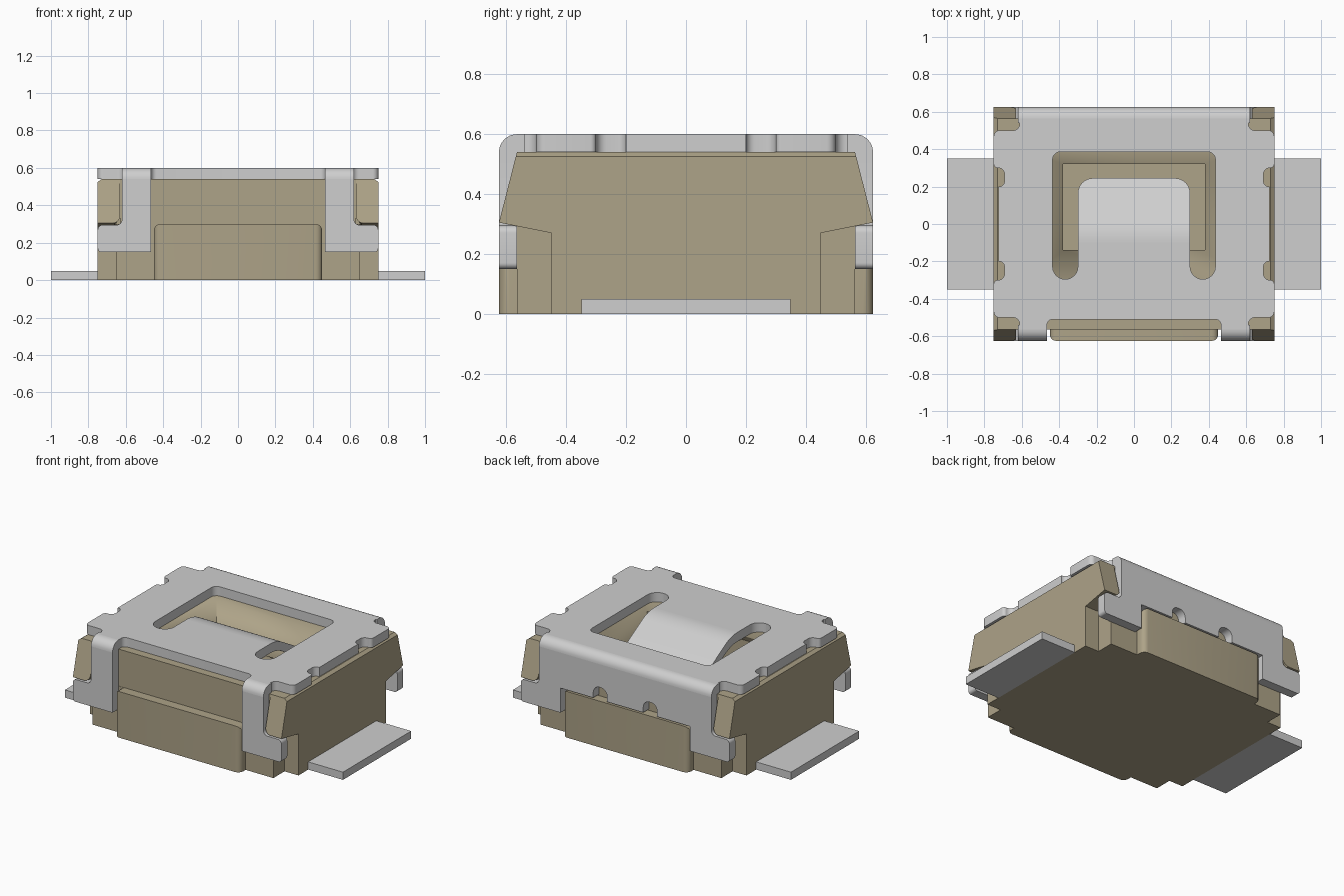
import bpy, bmesh, math
from mathutils import Vector

if "Cube" in bpy.data.objects:
    bpy.data.objects.remove(bpy.data.objects["Cube"])


def material(name, rgb):
    m = bpy.data.materials.new(name)
    m.diffuse_color = (*rgb, 1)
    m.use_nodes = True
    m.node_tree.nodes["Principled BSDF"].inputs["Base Color"].default_value = m.diffuse_color
    return m


METAL = material("light grey metal", (0.62, 0.62, 0.62))
TAN = material("tan plastic", (0.42, 0.366, 0.246))


def fillet(points, n=6):
    """Outline of (u, v[, radius]) corners -> points with rounded corners."""
    out = []
    for i, p in enumerate(points):
        c = Vector(p[:2])
        if len(p) < 3:
            out.append(c)
            continue
        a = (Vector(points[i - 1][:2]) - c).normalized()
        b = (Vector(points[(i + 1) % len(points)][:2]) - c).normalized()
        r = p[2]  # all rounded corners are square
        centre = c + (a + b) * r
        for k in range(n + 1):
            t = math.pi / 2 * k / n
            out.append(centre - b * r * math.cos(t) - a * r * math.sin(t))
    return out


def mirrored(half):
    """Complete an outline that is symmetric about u = 0."""
    return half + [(-p[0], *p[1:]) for p in reversed(half)]


def finish(name, bm, mat):
    bmesh.ops.recalc_face_normals(bm, faces=bm.faces[:])
    me = bpy.data.meshes.new(name)
    bm.to_mesh(me)
    bm.free()
    me.materials.append(mat)
    me.shade_smooth()
    me.set_sharp_from_angle(angle=math.radians(30))
    ob = bpy.data.objects.new(name, me)
    bpy.context.collection.objects.link(ob)
    return ob


def prism(name, loops, axis, a, b, mat, edit=None):
    """Extrude outlines (first outer, others holes) along an axis from a to b."""
    place = {"x": lambda u, v: (a, u, v), "y": lambda u, v: (u, a, v),
             "z": lambda u, v: (u, v, a)}[axis]
    bm = bmesh.new()
    edges = []
    for loop in loops:
        vs = [bm.verts.new(place(*p)) for p in fillet(loop)]
        if len(loops) == 1:
            bm.faces.new(vs)
        else:
            edges += [bm.edges.new((vs[i - 1], vs[i])) for i in range(len(vs))]
    if edges:
        bmesh.ops.triangle_fill(bm, use_beauty=True, edges=edges)
    ext = bmesh.ops.extrude_face_region(bm, geom=bm.faces[:])["geom"]
    step = Vector([(b - a) * (k == axis) for k in "xyz"])
    bmesh.ops.translate(bm, vec=step, verts=[g for g in ext if isinstance(g, bmesh.types.BMVert)])
    if edit:
        edit(bm)
    return finish(name, bm, mat)


def rect(u0, u1, v0, v1):
    return [(u0, v0), (u1, v0), (u1, v1), (u0, v1)]


# Body core with chamfered top sides and a well under the spring tongue
core = prism("body_core", [mirrored([(0.75, 0), (0.75, 0.525), (0.73, 0.54)])], "y", -0.45, 0.45, TAN)
cutter = prism("well_cutter", [rect(-0.38, 0.38, -0.14, 0.32)], "z", 0.25, 0.7, TAN)
cutter.hide_render = True
cutter.display_type = 'WIRE'
cut = core.modifiers.new("well", 'BOOLEAN')
cut.object = cutter
cut.operation = 'DIFFERENCE'
cut.solver = 'EXACT'


def ear_slope(bm):
    # outer face leans outwards going down, underside slopes inwards
    for v in bm.verts:
        s = math.copysign(1, v.co.y)
        if abs(v.co.y) > 0.5:
            v.co.y = s * (0.565 + 0.06 * (0.54 - v.co.z) / 0.235)
        elif v.co.z < 0.31:
            v.co.z = 0.27


def round_bump(bm):
    # round the outer upright corners and the top ends
    picked = []
    for e in bm.edges:
        a, b = e.verts[0].co, e.verts[1].co
        same_x = abs(a.x - b.x) < 1e-4
        upright = same_x and abs(a.z - b.z) > 0.1 and abs(a.y) > 0.6
        top_end = same_x and abs(a.y - b.y) > 0.01 and a.z > 0.2
        if upright or top_end:
            picked.append(e)
    bmesh.ops.bevel(bm, geom=picked, offset=0.035, segments=5, profile=0.5, affect='EDGES')


for s, side in ((-1, "front"), (1, "back")):
    # Stepped body ends and the central bump
    prism(side + "_lower_step", [rect(-0.65, 0.65, 0, 0.3)], "y", s * 0.45, s * 0.565, TAN)
    prism(side + "_upper_step", [rect(-0.63, 0.63, 0.3, 0.54)], "y", s * 0.45, s * 0.563, TAN)
    prism(side + "_bump", [rect(-0.45, 0.45, 0, 0.3)], "y", s * 0.55, s * 0.625, TAN, round_bump)
    # Corner ears
    for m, hand in ((-1, "left"), (1, "right")):
        ear = [(m * 0.63, 0.305, 0.04), (m * 0.75, 0.305), (m * 0.75, 0.525),
               (m * 0.73, 0.54), (m * 0.63, 0.54)]
        prism(f"{side}_{hand}_ear", [ear], "y", s * 0.45, s * 0.565, TAN, ear_slope)

# Cover plate with relieved corners, side notches and a U-shaped slot
plate = mirrored([
    (0.465, -0.51, 0.03), (0.465, -0.565), (0.62, -0.565), (0.62, -0.54), (0.612, -0.54),
    (0.612, -0.5, 0.035), (0.75, -0.5, 0.03), (0.75, -0.3, 0.02), (0.692, -0.3, 0.035),
    (0.692, -0.2, 0.03), (0.725, -0.2), (0.725, 0.2), (0.692, 0.2, 0.03), (0.692, 0.3, 0.035),
    (0.75, 0.3, 0.02), (0.75, 0.5, 0.03), (0.612, 0.5, 0.035), (0.612, 0.54), (0.62, 0.54),
    (0.62, 0.565)])
slot = mirrored([(0.3, -0.1), (0.3, -0.295, 0.067), (0.435, -0.295, 0.067), (0.435, 0.385, 0.04)])
prism("cover_plate", [plate, slot], "z", 0.54, 0.6, METAL)


# Spring tongue bending down towards the back
def tongue_height(y, bend=math.radians(30), radius=0.25):
    t = min(y + 0.1, radius * math.sin(bend))
    return 0.6 - radius + math.sqrt(radius ** 2 - t * t) - (y + 0.1 - t) * math.tan(bend)


bm = bmesh.new()
rows = []
ys = [-0.1 + 0.125 * i / 8 for i in range(9)]
ys += [0.165 + 0.08 * math.sin(math.pi / 2 * i / 8) for i in range(9)]
for y in ys:
    k = max(0, min(1, (y - 0.165) / 0.08))
    w = 0.22 + 0.08 * math.sqrt(1 - k * k)
    z = tongue_height(y)
    rows.append([bm.verts.new(c) for c in ((-w, y, z), (w, y, z), (w, y, z - 0.06), (-w, y, z - 0.06))])
for r0, r1 in zip(rows, rows[1:]):
    for i in range(4):
        bm.faces.new((r0[i - 1], r0[i], r1[i], r1[i - 1]))
bm.faces.new(rows[0])
bm.faces.new(rows[-1])
finish("spring_tongue", bm, METAL)


# Rounded bends from the plate into the legs and back wall
def bend(name, s, x0, x1):
    arc = [(s * (0.565 + 0.06 * math.sin(t)), 0.54 + 0.06 * math.cos(t))
           for t in (math.pi / 2 * i / 8 for i in range(9))]
    prism(name, [[(s * 0.565, 0.54)] + arc], "x", x0, x1, METAL)


# Hooked front legs
for m, hand in ((-1, "left"), (1, "right")):
    leg = [(0.465, 0.15), (0.75, 0.15, 0.02), (0.75, 0.295, 0.025), (0.62, 0.295, 0.03),
           (0.62, 0.54), (0.465, 0.54)]
    prism(f"front_{hand}_leg", [[(m * p[0], *p[1:]) for p in leg]], "y", -0.565, -0.625, METAL)
    bend(f"front_{hand}_bend", -1, m * 0.465, m * 0.62)
    # Flat solder terminals
    prism(f"{hand}_terminal", [rect(m * 0.74, m * 1.0, -0.35, 0.35)], "z", 0, 0.05, METAL)

# Back wall with two arched notches and hooked feet
wall = mirrored([
    (0.13, 0.31), (0.13, 0.39, 0.045), (0.23, 0.39, 0.045), (0.23, 0.31), (0.465, 0.31),
    (0.465, 0.15), (0.75, 0.15, 0.02), (0.75, 0.295, 0.025), (0.62, 0.295, 0.03), (0.62, 0.54)])
prism("back_wall", [wall], "y", 0.565, 0.625, METAL)
bend("back_bend", 1, -0.62, 0.62)
